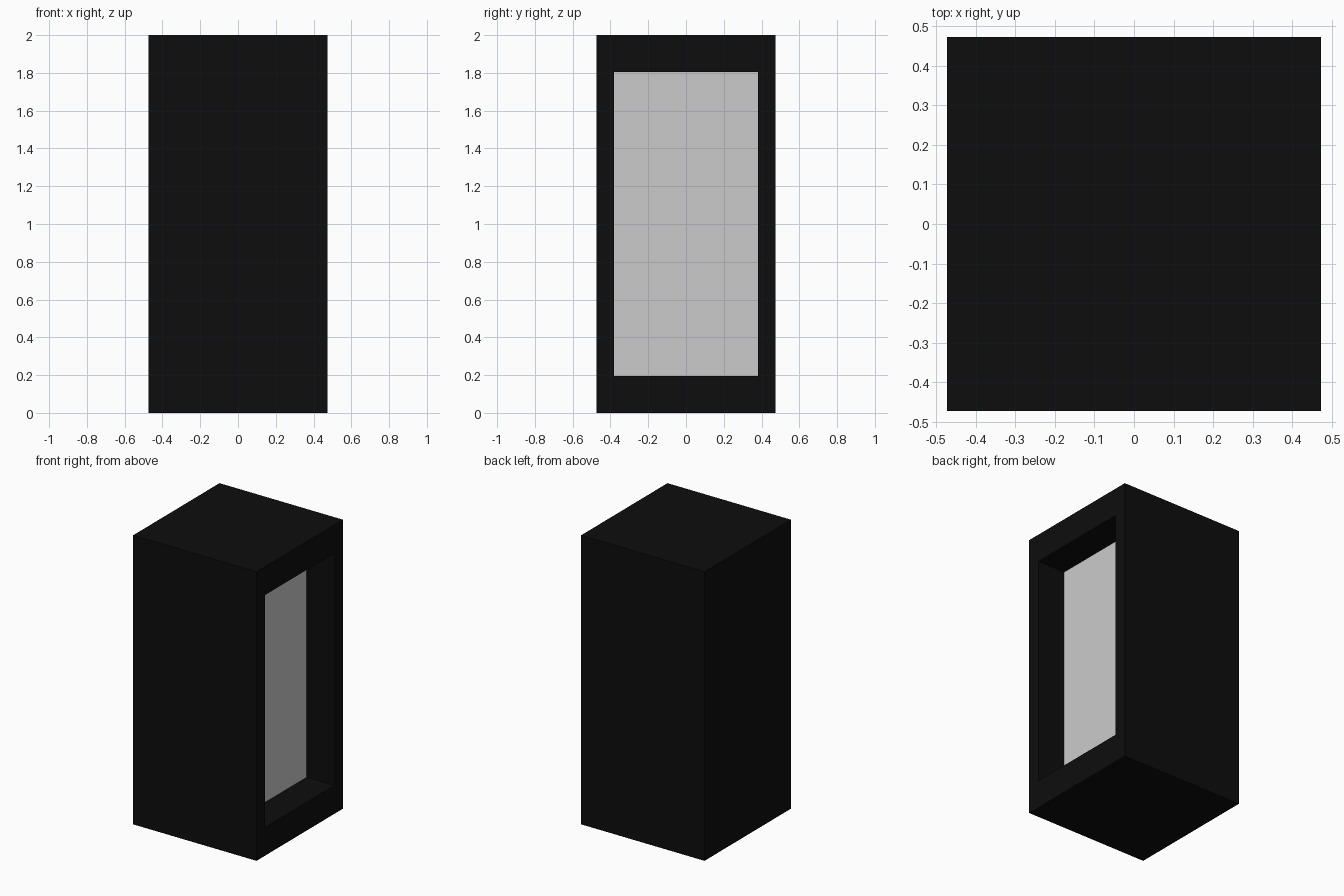
import bpy, bmesh
from mathutils import Matrix, Vector

if "Cube" in bpy.data.objects:
    bpy.data.objects.remove(bpy.data.objects["Cube"])

HALF, HEIGHT = 0.4725, 2.0          # cabinet half width, height
OPEN_Y, OPEN_Z = 0.381, 0.804       # opening half width, half height
DEPTH, PANEL = 0.213, 0.02          # panel setback, panel thickness


def make_object(name, bm, color=None):
    mesh = bpy.data.meshes.new(name)
    bm.to_mesh(mesh)
    bm.free()
    obj = bpy.data.objects.new(name, mesh)
    bpy.context.collection.objects.link(obj)
    if color:
        mat = bpy.data.materials.new(name + "_paint")
        mat.diffuse_color = color
        mat.use_nodes = True
        mat.node_tree.nodes["Principled BSDF"].inputs["Base Color"].default_value = mat.diffuse_color
        mesh.materials.append(mat)
    return obj


def box(center, size):
    bm = bmesh.new()
    bmesh.ops.create_cube(
        bm, size=1,
        matrix=Matrix.Translation(center) @ Matrix.Diagonal((*size, 1)))
    return bm


# Black cabinet: inset the right face into a border, then push it in as a niche
bm = box(Vector((0, 0, HEIGHT / 2)), (2 * HALF, 2 * HALF, HEIGHT))
bm.normal_update()
side = max(bm.faces, key=lambda f: f.normal.x)
bmesh.ops.inset_individual(bm, faces=[side], thickness=0.05)
for v in side.verts:
    v.co.y = OPEN_Y if v.co.y > 0 else -OPEN_Y
    v.co.z = HEIGHT / 2 + (OPEN_Z if v.co.z > HEIGHT / 2 else -OPEN_Z)
inner = bmesh.ops.extrude_discrete_faces(bm, faces=[side])["faces"][0]
bmesh.ops.translate(bm, verts=inner.verts, vec=(-(DEPTH + PANEL), 0, 0))
bmesh.ops.recalc_face_normals(bm, faces=bm.faces)
make_object("cabinet", bm, (0.004, 0.004, 0.004, 1))

# Grey panel lining the back of the niche
make_object("back_panel", box(
    Vector((HALF - DEPTH - PANEL / 2, 0, HEIGHT / 2)),
    (PANEL, 2 * OPEN_Y, 2 * OPEN_Z)))
